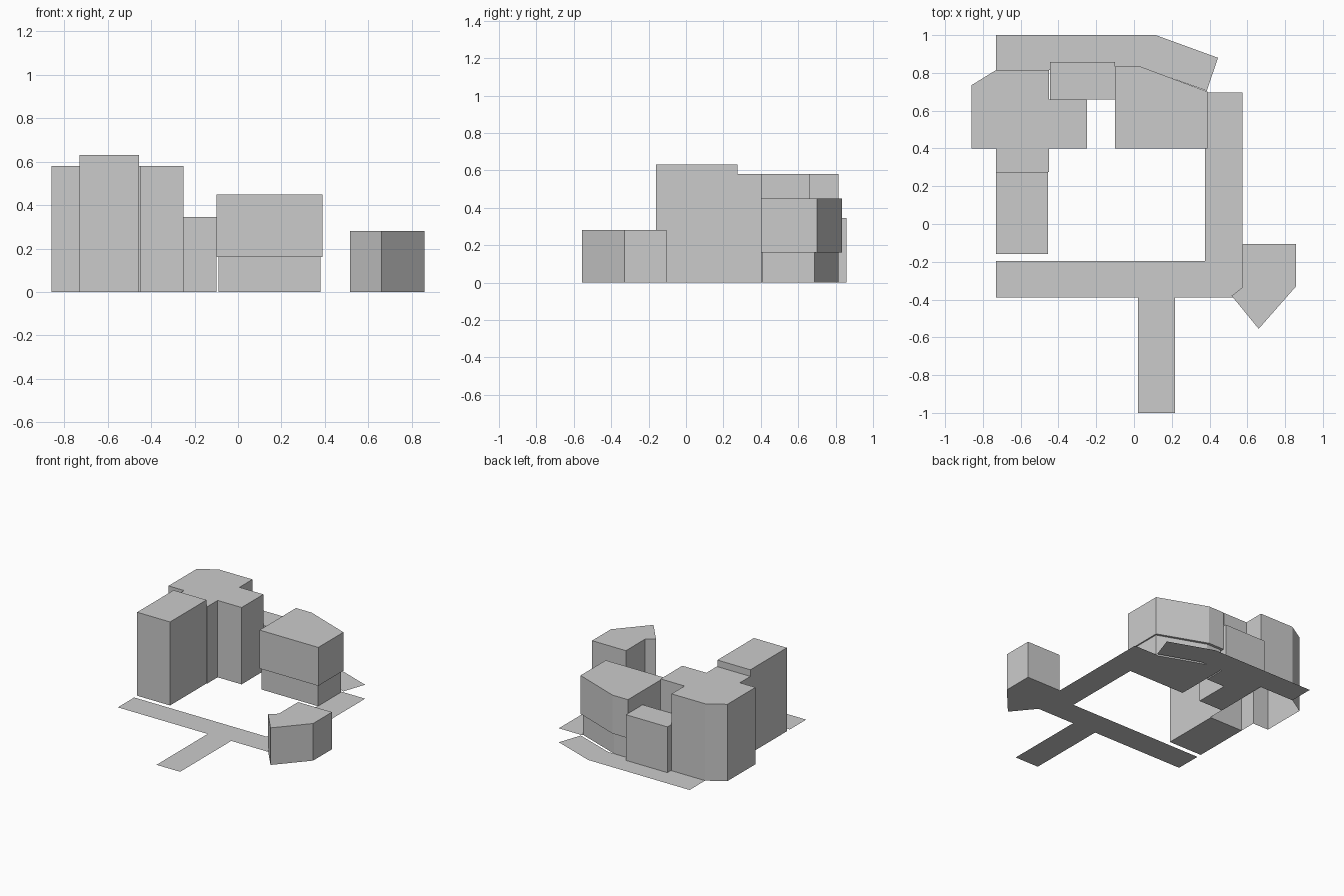
import bpy, bmesh

if "Cube" in bpy.data.objects:
    bpy.data.objects.remove(bpy.data.objects["Cube"])


def block(name, outline, z0=0.0, z1=0.0, bottom=True):
    """Extrude a counter-clockwise footprint from z0 to z1 (flat if equal)."""
    bm = bmesh.new()
    low = [bm.verts.new((x, y, z0)) for x, y in outline]
    if z1 > z0:
        high = [bm.verts.new((x, y, z1)) for x, y in outline]
        n = len(outline)
        for i in range(n):
            j = (i + 1) % n
            bm.faces.new((low[i], low[j], high[j], high[i]))
        bm.faces.new(high)
        if bottom:
            bm.faces.new(low[::-1])
    else:
        bm.faces.new(low)
    mesh = bpy.data.meshes.new(name)
    bm.to_mesh(mesh)
    bm.free()
    obj = bpy.data.objects.new(name, mesh)
    bpy.context.collection.objects.link(obj)
    return obj


def rect(x0, x1, y0, y1):
    return [(x0, y0), (x1, y0), (x1, y1), (x0, y1)]


# Tall tower group on the left
block("front_tower", rect(-0.73, -0.455, -0.16, 0.275), 0, 0.63)
block("corner_tower", [(-0.73, 0.275), (-0.45, 0.275), (-0.45, 0.815),
                       (-0.73, 0.815), (-0.86, 0.735), (-0.86, 0.40),
                       (-0.73, 0.40)], 0, 0.58, bottom=False)
block("tower_side_wing", rect(-0.45, -0.25, 0.40, 0.66), 0, 0.58)

# Low link between tower and right-hand building
block("link_building", rect(-0.445, -0.10, 0.66, 0.857), 0, 0.345)

# Right-hand building with a slightly recessed ground floor
block("ground_floor", [(-0.09, 0.41), (0.38, 0.41), (0.38, 0.686),
                       (0.03, 0.815), (-0.09, 0.815)], 0, 0.16)
block("upper_floors", [(-0.10, 0.40), (0.39, 0.40), (0.39, 0.70),
                       (0.03, 0.835), (-0.10, 0.835)], 0.16, 0.45)

# Small pointed building at the front right
block("corner_pavilion", [(0.66, -0.555), (0.858, -0.33), (0.858, -0.105),
                          (0.575, -0.105), (0.575, -0.335), (0.517, -0.38)],
      0, 0.28)

# Flat paths
block("back_path", [(-0.73, 0.815), (0.08, 0.815), (0.385, 0.705),
                    (0.445, 0.88), (0.115, 1.0), (-0.73, 1.0)])
block("courtyard_path", [(-0.73, -0.39), (0.02, -0.39), (0.02, -1.0),
                         (0.217, -1.0), (0.217, -0.39), (0.575, -0.39),
                         (0.575, 0.695), (0.377, 0.695), (0.377, -0.195),
                         (-0.73, -0.195)])
